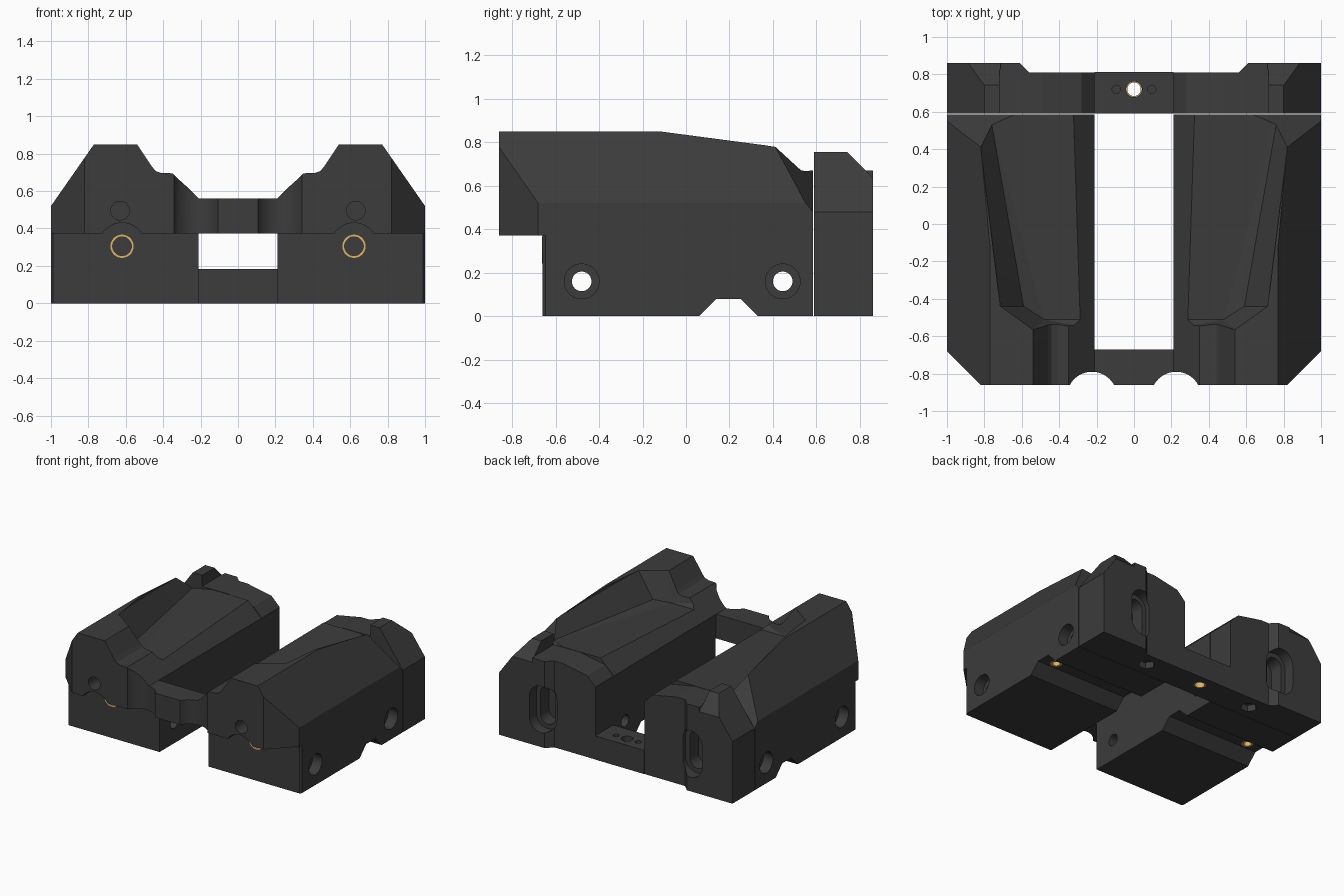
import bpy, bmesh
from math import cos, sin, pi, radians
from mathutils import Vector

if "Cube" in bpy.data.objects:
    bpy.data.objects.remove(bpy.data.objects["Cube"])


def material(name, rgb):
    m = bpy.data.materials.new(name)
    m.diffuse_color = (*rgb, 1)
    m.use_nodes = True
    m.node_tree.nodes["Principled BSDF"].inputs["Base Color"].default_value = m.diffuse_color
    return m


DARK = material("dark_polymer", (0.045, 0.045, 0.045))
BRASS = material("brass", (0.72, 0.46, 0.15))


def to_object(name, bm, mat=DARK):
    bmesh.ops.recalc_face_normals(bm, faces=bm.faces)
    me = bpy.data.meshes.new(name)
    bm.to_mesh(me)
    bm.free()
    me.materials.append(mat)
    ob = bpy.data.objects.new(name, me)
    bpy.context.collection.objects.link(ob)
    return ob


def prism_bm(pts, axis, a, b):
    """Extrude a 2D outline along an axis from a to b."""
    place = {"x": lambda p, t: (t, p[0], p[1]),
             "y": lambda p, t: (p[0], t, p[1]),
             "z": lambda p, t: (p[0], p[1], t)}[axis]
    bm = bmesh.new()
    lo = [bm.verts.new(place(p, a)) for p in pts]
    hi = [bm.verts.new(place(p, b)) for p in pts]
    bm.faces.new(lo)
    bm.faces.new(hi[::-1])
    n = len(pts)
    for i in range(n):
        j = (i + 1) % n
        bm.faces.new((lo[i], hi[i], hi[j], lo[j]))
    return bm


def prism(name, pts, axis, a, b, mat=DARK):
    return to_object(name, prism_bm(pts, axis, a, b), mat)


def rect(x0, y0, x1, y1):
    return [(x0, y0), (x1, y0), (x1, y1), (x0, y1)]


def circle(cx, cy, r, n=64):
    return [(cx + r * cos(2 * pi * i / n), cy + r * sin(2 * pi * i / n)) for i in range(n)]


def stadium(cx, z0, z1, r, n=32):
    top = [(cx + r * cos(pi * i / n), z1 + r * sin(pi * i / n)) for i in range(n + 1)]
    bot = [(cx - r * cos(pi * i / n), z0 - r * sin(pi * i / n)) for i in range(n + 1)]
    return top + bot


def hull(name, pts):
    bm = bmesh.new()
    for p in pts:
        bm.verts.new(p)
    res = bmesh.ops.convex_hull(bm, input=bm.verts)
    junk = [g for g in res["geom_interior"] + res["geom_unused"] if isinstance(g, bmesh.types.BMVert)]
    bmesh.ops.delete(bm, geom=list(set(junk)), context="VERTS")
    return to_object(name, bm)


def slice_off(bm, co, no):
    """Remove everything on the normal side of a plane and cap it."""
    bmesh.ops.bisect_plane(bm, geom=bm.verts[:] + bm.edges[:] + bm.faces[:],
                           plane_co=co, plane_no=Vector(no).normalized(), clear_outer=True)
    bmesh.ops.holes_fill(bm, edges=[e for e in bm.edges if e.is_boundary], sides=0)


def carve(ob, cutters, mirror=False):
    """Subtract cutters, smooth the round walls, optionally mirror in x."""
    for c in cutters:
        c.hide_render = True
        m = ob.modifiers.new("cut", "BOOLEAN")
        m.object, m.operation, m.solver = c, "DIFFERENCE", "EXACT"
    bpy.context.view_layer.update()
    me = bpy.data.meshes.new_from_object(ob.evaluated_get(bpy.context.evaluated_depsgraph_get()))
    ob.modifiers.clear()
    ob.data = me
    me.shade_smooth()
    me.set_sharp_from_angle(angle=radians(6.5))
    for c in cutters:
        bpy.data.objects.remove(c)
    if mirror:
        ob.modifiers.new("mirror", "MIRROR")
    return ob


def ring(name, cx, cy, r_out, r_in, axis, a, b, mirror):
    ob = prism(name, circle(cx, cy, r_out), axis, a, b, BRASS)
    lo, hi = min(a, b) - 0.1, max(a, b) + 0.1
    return carve(ob, [prism("bore", circle(cx, cy, r_in), axis, lo, hi, BRASS)], mirror)


# Side block: cross-section along y, then planar cuts
section = [(.21, 0), (1, 0), (1, .52), (.77, .85), (.54, .85), (.46, .73),
           (.44, .707), (.41, .697), (.35, .695), (.21, .56)]
bm = prism_bm(section, "y", -.86, .585)
slice_off(bm, (0, -.12, .85), (0, .132, 1))
slice_off(bm, (.82, .41, .78), (.0158, .0354, .03))
slice_off(bm, (.82, -.86, 0), (1, -1, 0))
body = to_object("side_block", bm)

# Sunken tapering pocket in the top
top = [(.715, -.44, .85), (.54, -.565, .85), (.2, -.565, .69), (.82, .41, .78), (.84, .6, .8)]
floor = [(.59, -.44, .66), (.48, -.51, .635), (.2, -.51, .635),
         (.76, .53, .67), (.74, .6, .67), (.2, .6, .67)]
pocket = hull("pocket", floor + top + [(x, y, .98) for x, y, z in top] + [(.2, .6, .98)])

NOTCH = (.225, -.924, .134)
cuts = [pocket,
        prism("undercut", rect(0, -1, 1.2, -.66), "z", -.1, .372),
        prism("corner", [(.98, -.67), (1.05, -.67), (1.05, -.59)], "z", -.1, .372),
        prism("channel", [(.03, -.03), (.06, 0), (.14, .08), (.25, .08), (.33, 0), (.36, -.03)], "x", .1, 1.1),
        prism("front_notch", circle(*NOTCH), "z", .3, 1),
        prism("insert_relief", circle(.62, .305, .125), "y", -1, -.66),
        prism("insert_seat", circle(.62, .305, .062), "y", -.9, -.45),
        prism("blind_hole", circle(.63, .495, .05), "y", -1, -.7),
        prism("channel_hole", circle(.88, .195, .042), "z", -.1, .13)]
for y in (-.48, .445):
    cuts += [prism("cross_hole", circle(y, .16, .045), "x", .1, 1.1),
             prism("counterbore", circle(y, .16, .08), "x", .92, 1.1)]
carve(body, cuts, True)

# Rear blocks: stepped top, pillar and slotted recess
rear_section = [(.21, 0), (1, 0), (1, .48), (.815, .735), (.8, .755), (.72, .755),
                (.72, .67), (.49, .67), (.28, .63), (.21, .56)]
rear = prism("rear_block", rear_section, "y", .59, .86)
carve(rear, [
    prism("inner_step", [(.1, .81), (.56, .81), (.61, .86), (.65, .9), (.1, .9)], "z", -.1, 1),
    prism("slant", [(.74, .757), (.86, .637), (.9, .597), (.9, .9), (.74, .9)], "x", .715, 1.1),
    prism("slot", stadium(.64, .21, .37, .1), "y", .775, 1),
    prism("slot_core", stadium(.64, .21, .37, .065), "y", .67, 1),
    prism("nut_recess", circle(.47, .7, .06, 6), "z", -.1, .05)], True)

# Bridges joining the two sides
carve(prism("front_bridge", rect(-.21, -.86, .21, -.67), "z", .372, .56),
      [prism("front_notch", circle(s * NOTCH[0], *NOTCH[1:]), "z", .3, 1) for s in (-1, 1)])
carve(prism("rear_bridge", rect(-.21, .59, .21, .812), "z", 0, .183),
      [prism("centre_hole", circle(0, .72, .042), "z", -.1, .3),
       prism("small_hole", circle(-.095, .72, .022), "z", .1, .3),
       prism("small_hole", circle(.095, .72, .022), "z", .1, .3)])

# Brass inserts
ring("front_insert", .62, .305, .062, .05, "y", -.663, -.5, True)
ring("channel_insert", .88, .195, .042, .028, "z", .078, .13, True)
ring("centre_insert", 0, .72, .045, .036, "z", -.0, .08, False)
